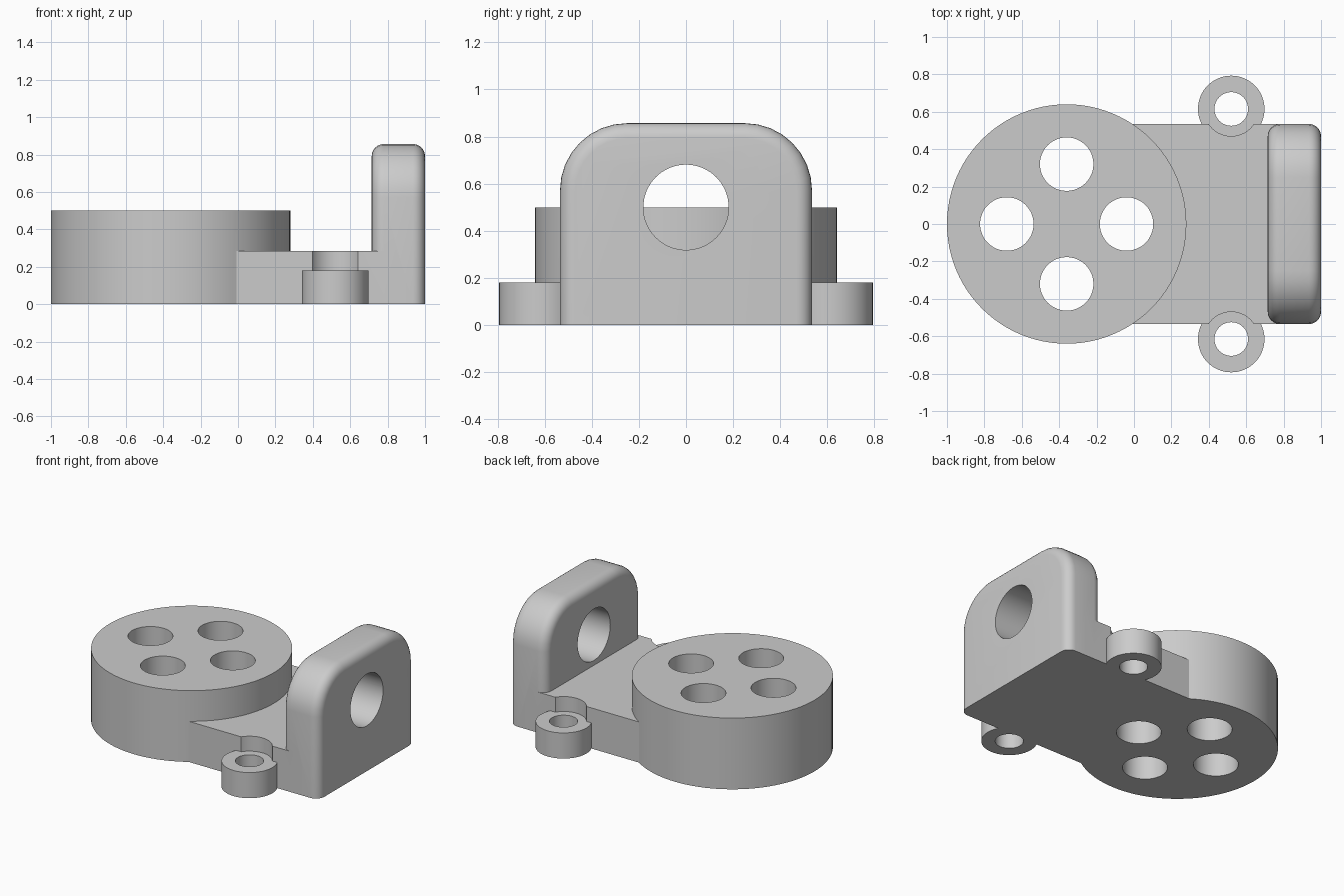
import bpy, bmesh
from math import sin, cos, pi, radians
from mathutils import Vector

cube = bpy.data.objects.get("Cube")
if cube:
    bpy.data.objects.remove(cube, do_unlink=True)

DISC_X, DISC_R, DISC_H = -0.36, 0.64, 0.5
HALF_W, PLATE_H = 0.535, 0.285
WALL_X, WALL_H, WALL_R = 0.715, 0.857, 0.285
LUG_X, LUG_Y, LUG_H = 0.52, 0.615, 0.18

grey = bpy.data.materials.new("plain grey")
grey.use_nodes = True
grey.diffuse_color = (0.6, 0.6, 0.6, 1)
grey.node_tree.nodes["Principled BSDF"].inputs["Base Color"].default_value = (0.6, 0.6, 0.6, 1)


def cylinder(name, x, y, r, z0, z1, sides=64):
    bpy.ops.mesh.primitive_cylinder_add(vertices=sides, radius=r, depth=z1 - z0,
                                        location=(x, y, (z0 + z1) / 2))
    bpy.context.object.name = name
    return bpy.context.object


def box(name, x0, x1, half_w, h):
    bpy.ops.mesh.primitive_cube_add(size=1, location=((x0 + x1) / 2, 0, h / 2))
    ob = bpy.context.object
    ob.name = name
    ob.scale = (x1 - x0, 2 * half_w, h)
    bpy.ops.object.transform_apply(location=False, rotation=False, scale=True)
    return ob


def combine(target, tool, operation):
    """Apply one boolean step and discard the tool."""
    tool.hide_render = True
    bpy.context.view_layer.objects.active = target
    mod = target.modifiers.new("boolean", "BOOLEAN")
    mod.operation, mod.solver, mod.object = operation, "EXACT", tool
    bpy.ops.object.modifier_apply(modifier=mod.name)
    bpy.data.objects.remove(tool, do_unlink=True)


def rounded_wall(name):
    """Upright with large top corners and filleted rims."""
    steps = 8
    outline = [(-HALF_W, 0), (HALF_W, 0)]
    for side, start in ((1, 0), (-1, pi / 2)):
        for i in range(steps + 1):
            a = start + i * pi / 2 / steps
            outline.append((side * (HALF_W - WALL_R) + WALL_R * cos(a),
                            WALL_H - WALL_R + WALL_R * sin(a)))
    bm = bmesh.new()
    face = bm.faces.new([bm.verts.new((WALL_X, y, z)) for y, z in outline])
    new = bmesh.ops.extrude_face_region(bm, geom=[face])["geom"]
    bmesh.ops.translate(bm, vec=Vector((1 - WALL_X, 0, 0)),
                        verts=[v for v in new if isinstance(v, bmesh.types.BMVert)])
    bmesh.ops.recalc_face_normals(bm, faces=bm.faces)
    rims = [e for e in bm.edges
            if abs(e.verts[0].co.x - e.verts[1].co.x) < 1e-4
            and max(v.co.z for v in e.verts) > 0.01]
    bmesh.ops.bevel(bm, geom=rims, offset=0.065, segments=6, profile=0.5, affect="EDGES")
    mesh = bpy.data.meshes.new(name)
    bm.to_mesh(mesh)
    bm.free()
    ob = bpy.data.objects.new(name, mesh)
    bpy.context.collection.objects.link(ob)
    return ob


# Flat plate, notched above each lug
body = box("bracket_body", DISC_X, 0.85, HALF_W, PLATE_H)
for s in (-1, 1):
    combine(body, cylinder("lug_notch", LUG_X, s * LUG_Y, 0.145, LUG_H, 0.4), "DIFFERENCE")

# Round base, upright wall and lugs
combine(body, cylinder("round_base", DISC_X, 0, DISC_R, 0, DISC_H, 96), "UNION")
combine(body, rounded_wall("upright_wall"), "UNION")
for s in (-1, 1):
    combine(body, cylinder("screw_lug", LUG_X, s * LUG_Y, 0.178, 0, LUG_H), "UNION")

# Lug holes
for s in (-1, 1):
    combine(body, cylinder("lug_hole", LUG_X, s * LUG_Y, 0.09, -0.1, 0.4, 48), "DIFFERENCE")

# Four holes through the round base
for i in range(4):
    a = i * pi / 2
    combine(body, cylinder("base_hole", DISC_X + 0.32 * cos(a), 0.32 * sin(a),
                           0.143, -0.1, 0.7, 48), "DIFFERENCE")

# Cross hole through the upright
bore = cylinder("wall_hole", 0.86, 0, 0.181, 0.2, 0.8)
bore.rotation_euler = (0, pi / 2, 0)
bpy.context.view_layer.update()
combine(body, bore, "DIFFERENCE")

body.data.materials.clear()
body.data.materials.append(grey)
bpy.ops.object.select_all(action="DESELECT")
body.select_set(True)
bpy.context.view_layer.objects.active = body
bpy.ops.object.shade_smooth_by_angle(angle=radians(30))
